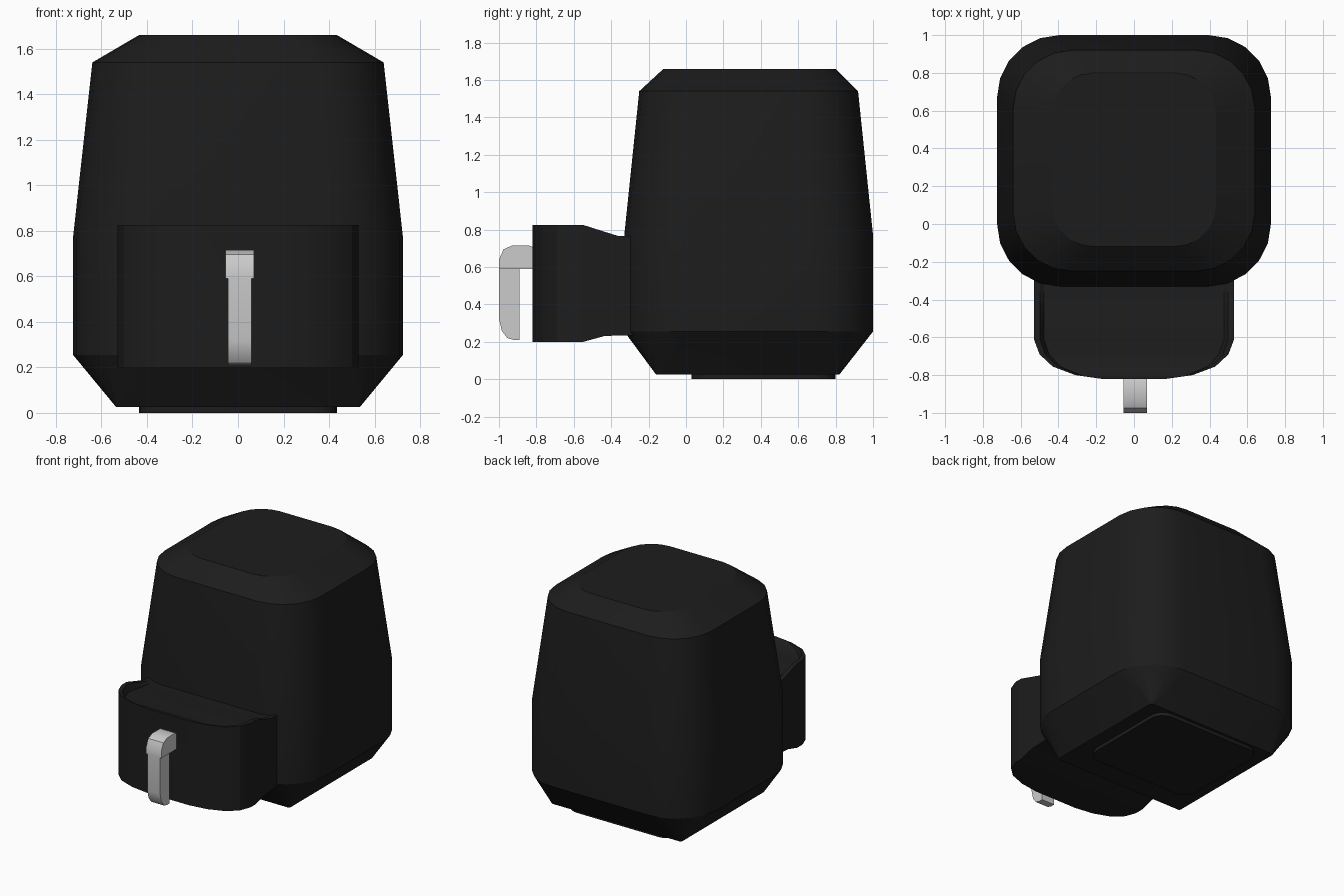
import bpy, bmesh, math

if "Cube" in bpy.data.objects:
    bpy.data.objects.remove(bpy.data.objects["Cube"])

black = bpy.data.materials.new("black_plastic")
black.diffuse_color = (0.012, 0.012, 0.012, 1)
black.use_nodes = True
black.node_tree.nodes["Principled BSDF"].inputs["Base Color"].default_value = black.diffuse_color


def loft(name, loops, mat=None):
    """Skin a series of equal-length loops and cap both ends."""
    bm = bmesh.new()
    rings = [[bm.verts.new(p) for p in lp] for lp in loops]
    n = len(rings[0])
    for a, b in zip(rings, rings[1:]):
        for i in range(n):
            j = (i + 1) % n
            bm.faces.new((a[i], a[j], b[j], b[i]))
    bm.faces.new(rings[0][::-1])
    bm.faces.new(rings[-1])
    bmesh.ops.recalc_face_normals(bm, faces=bm.faces)
    me = bpy.data.meshes.new(name)
    bm.to_mesh(me)
    bm.free()
    ob = bpy.data.objects.new(name, me)
    bpy.context.collection.objects.link(ob)
    if mat:
        me.materials.append(mat)
    bpy.ops.object.select_all(action='DESELECT')
    ob.select_set(True)
    bpy.context.view_layer.objects.active = ob
    bpy.ops.object.shade_smooth_by_angle(angle=math.radians(25))
    return ob


def rounded(z, hx, y0, y1, r, seg=5):
    """Rounded rectangle at height z."""
    pts = []
    corners = [(hx - r, y1 - r), (-hx + r, y1 - r), (-hx + r, y0 + r), (hx - r, y0 + r)]
    for k, (cx, cy) in enumerate(corners):
        for i in range(seg + 1):
            a = math.pi / 2 * (k + i / seg)
            pts.append((cx + r * math.cos(a), cy + r * math.sin(a), z))
    return pts


def prism(name, x0, x1, profile):
    return loft(name, [[(x, y, z) for y, z in profile] for x in (x0, x1)])


# main housing: tapered stack of rounded rectangles, near-sharp at the base
loft("housing", [
    rounded(0.025, 0.535, -0.16, 0.82, 0.015),
    rounded(0.255, 0.725, -0.33, 1.00, 0.33),
    rounded(0.77, 0.725, -0.33, 1.00, 0.33),
    rounded(1.54, 0.64, -0.25, 0.92, 0.31),
    rounded(1.66, 0.435, -0.12, 0.80, 0.22),
], black)

# base pad under the housing
loft("base_pad", [rounded(z, 0.435, 0.03, 0.80, 0.1) for z in (0, 0.03)], black)

# drawer: sections along y (y, half width, bottom, top, top recess)
sections = [
    (-0.20, 0.53, 0.235, 0.765, 0.01), (-0.36, 0.53, 0.235, 0.765, 0.01),
    (-0.44, 0.53, 0.23, 0.79, 0.03), (-0.55, 0.53, 0.20, 0.825, 0.045),
    (-0.61, 0.53, 0.20, 0.825, 0.045), (-0.69, 0.50, 0.20, 0.825, 0.045),
    (-0.755, 0.43, 0.20, 0.825, 0.03), (-0.80, 0.31, 0.20, 0.825, 0.0),
    (-0.82, 0.17, 0.20, 0.825, 0.0),
]
loft("drawer", [
    [(s * w, y, z) for s, z in (
        (-1, b), (1, b), (1, t), (0.94, t), (0.9, t - d),
        (-0.9, t - d), (-0.94, t), (-1, t))]
    for y, w, b, t, d in sections], black)

# handle: bracket on top, grip hanging from it
prism("handle_bracket", -0.055, 0.07, [
    (-0.80, 0.59), (-0.80, 0.70), (-0.84, 0.715), (-0.93, 0.715),
    (-0.975, 0.695), (-1.0, 0.64), (-1.0, 0.59)])
prism("handle_grip", -0.045, 0.06, [
    (-0.999, 0.60), (-0.999, 0.32), (-0.985, 0.26), (-0.955, 0.22),
    (-0.92, 0.21), (-0.89, 0.21), (-0.89, 0.60)])
